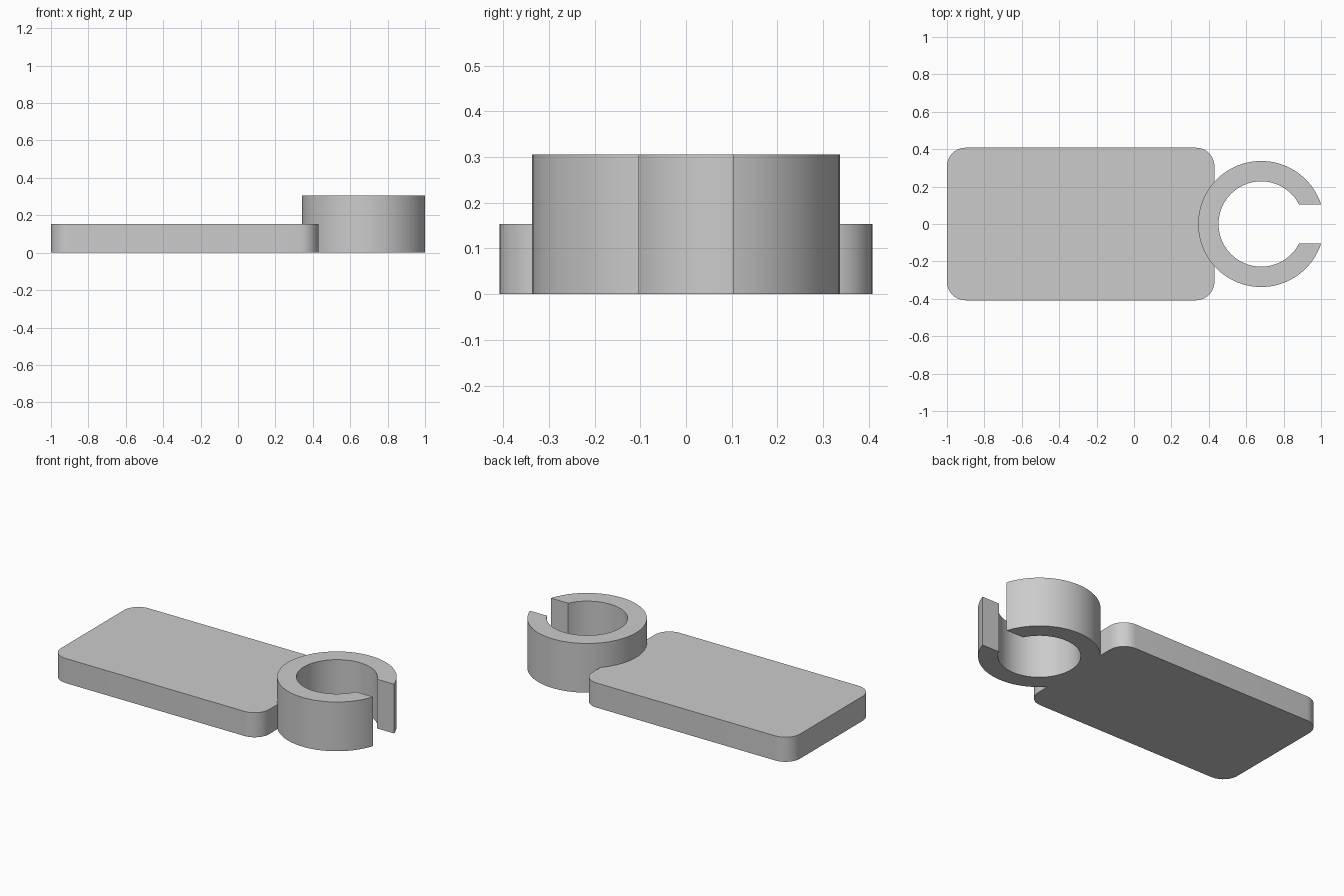
import bpy
import bmesh
from math import asin, acos, cos, sin, pi, radians

if "Cube" in bpy.data.objects:
    bpy.data.objects.remove(bpy.data.objects["Cube"], do_unlink=True)

# Main dimensions
PLATE_LEFT, PLATE_RIGHT, PLATE_HALF = -1.0, 0.43, 0.408
PLATE_HEIGHT, CORNER = 0.153, 0.10
RING_X, OUTER, INNER = 0.68, 0.337, 0.228
RING_HEIGHT, GAP_HALF = 0.306, 0.103

grey = bpy.data.materials.new("plain grey")
grey.use_nodes = True
colour = (0.6, 0.6, 0.6, 1)
grey.diffuse_color = colour
grey.node_tree.nodes["Principled BSDF"].inputs["Base Color"].default_value = colour


def arc(cx, cy, radius, start, end, steps):
    """Points along an arc, both ends included."""
    angles = [start + (end - start) * i / steps for i in range(steps + 1)]
    return [(cx + radius * cos(a), cy + radius * sin(a)) for a in angles]


def prism(name, outline, height):
    """Raise a closed outline from the ground to the given height."""
    bm = bmesh.new()
    base = bm.faces.new([bm.verts.new((x, y, 0)) for x, y in outline])
    raised = bmesh.ops.extrude_face_region(bm, geom=[base], use_keep_orig=True)
    top = [v for v in raised["geom"] if isinstance(v, bmesh.types.BMVert)]
    bmesh.ops.translate(bm, verts=top, vec=(0, 0, height))
    bmesh.ops.recalc_face_normals(bm, faces=bm.faces)
    mesh = bpy.data.meshes.new(name)
    bm.to_mesh(mesh)
    bm.free()
    mesh.materials.append(grey)
    obj = bpy.data.objects.new(name, mesh)
    bpy.context.collection.objects.link(obj)
    bpy.ops.object.select_all(action="DESELECT")
    obj.select_set(True)
    bpy.context.view_layer.objects.active = obj
    bpy.ops.object.shade_smooth_by_angle(angle=radians(30))
    return obj


# Flat plate: rounded corners and a round notch that seats the ring
left, right, side = PLATE_LEFT + CORNER, PLATE_RIGHT - CORNER, PLATE_HALF - CORNER
seat = OUTER - 0.003
notch = acos((RING_X - PLATE_RIGHT) / seat)
plate = arc(left, side, CORNER, pi / 2, pi, 10)
plate += arc(left, -side, CORNER, pi, 1.5 * pi, 10)
plate += arc(right, -side, CORNER, -pi / 2, 0, 10)
plate += arc(RING_X, 0, seat, pi + notch, pi - notch, 24)
plate += arc(right, side, CORNER, 0, pi / 2, 10)
prism("flat_plate", plate, PLATE_HEIGHT)

# Open clip ring: parallel-sided gap facing away from the plate
outer_gap, inner_gap = asin(GAP_HALF / OUTER), asin(GAP_HALF / INNER)
ring = arc(RING_X, 0, OUTER, outer_gap, 2 * pi - outer_gap, 80)
ring += arc(RING_X, 0, INNER, 2 * pi - inner_gap, inner_gap, 72)
prism("clip_ring", ring, RING_HEIGHT)
